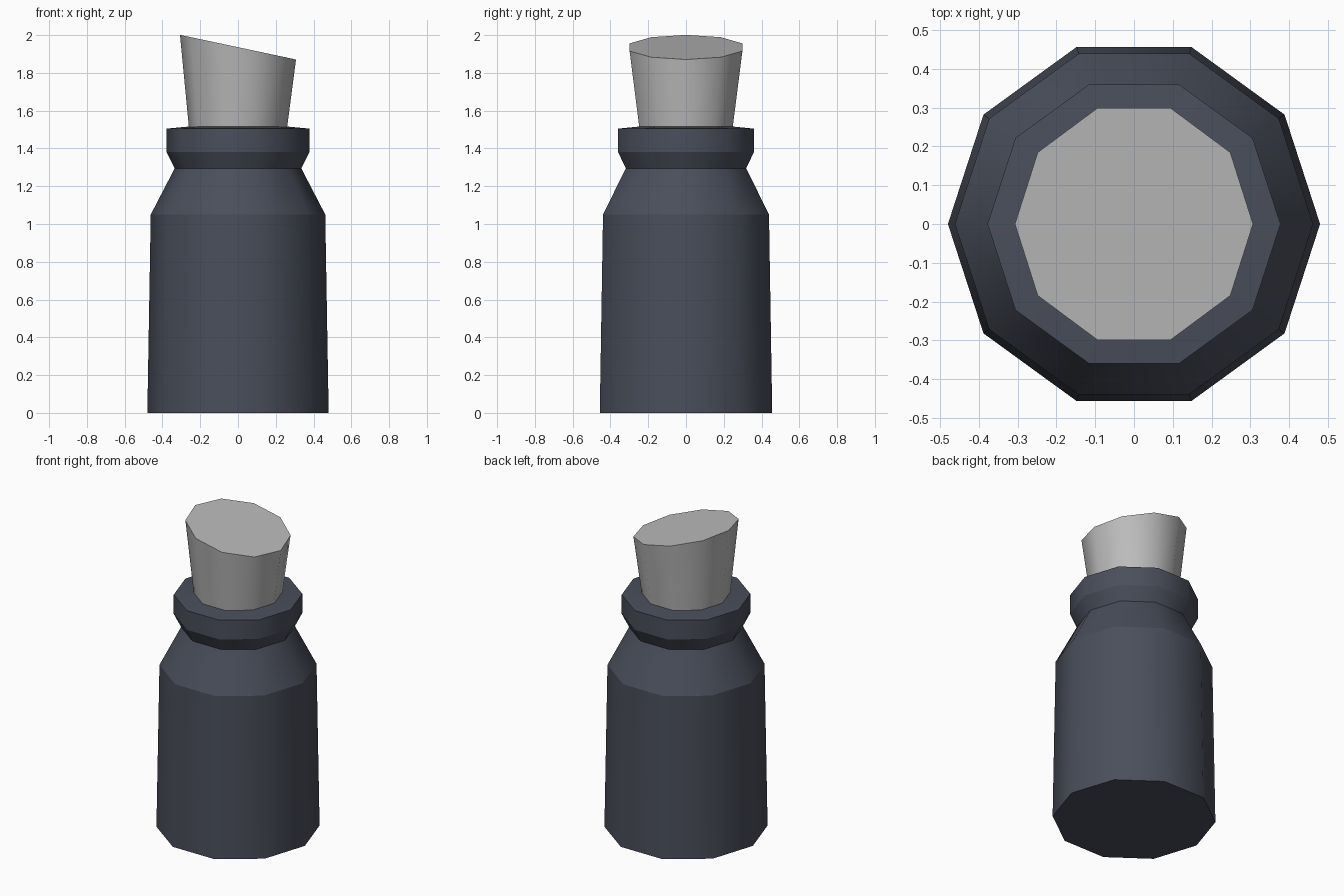
import bpy, bmesh, math

if "Cube" in bpy.data.objects:
    bpy.data.objects.remove(bpy.data.objects["Cube"])

SIDES = 10


def material(name, rgb):
    m = bpy.data.materials.new(name)
    m.diffuse_color = (*rgb, 1)
    m.use_nodes = True
    m.node_tree.nodes["Principled BSDF"].inputs["Base Color"].default_value = m.diffuse_color
    return m


def lathe(name, profile, mat):
    """Stack of ten-sided rings (radius, height, tilt): smooth around, sharp along rings."""
    bm = bmesh.new()
    rings = []
    for r, z, tilt in profile:
        ring = []
        for i in range(SIDES):
            a = 2 * math.pi * i / SIDES
            x, y = r * math.cos(a), r * math.sin(a)
            ring.append(bm.verts.new((x * math.cos(tilt), y, z - x * math.sin(tilt))))
        rings.append(ring)
    for lo, hi in zip(rings, rings[1:]):
        for i in range(SIDES):
            j = (i + 1) % SIDES
            bm.faces.new((lo[i], lo[j], hi[j], hi[i])).smooth = True
    bm.faces.new(rings[0][::-1])
    bm.faces.new(rings[-1])
    for ring in rings:
        for i in range(SIDES):
            bm.edges.get((ring[i], ring[(i + 1) % SIDES])).smooth = False
    me = bpy.data.meshes.new(name)
    bm.to_mesh(me)
    bm.free()
    me.materials.append(mat)
    ob = bpy.data.objects.new(name, me)
    bpy.context.collection.objects.link(ob)
    return ob


glass = material("dark slate glass", (0.068, 0.077, 0.104))
cork = material("pale grey cork", (0.50, 0.50, 0.50))

# Bottle: body, shoulder, neck and lip
lathe("bottle", [(0.48, 0, 0), (0.462, 1.05, 0), (0.335, 1.295, 0),
                 (0.378, 1.38, 0), (0.378, 1.505, 0), (0.25, 1.517, 0)], glass)

# Stopper with a slanted top
lathe("stopper", [(0.26, 1.512, 0), (0.314, 1.936, math.radians(12))], cork)
